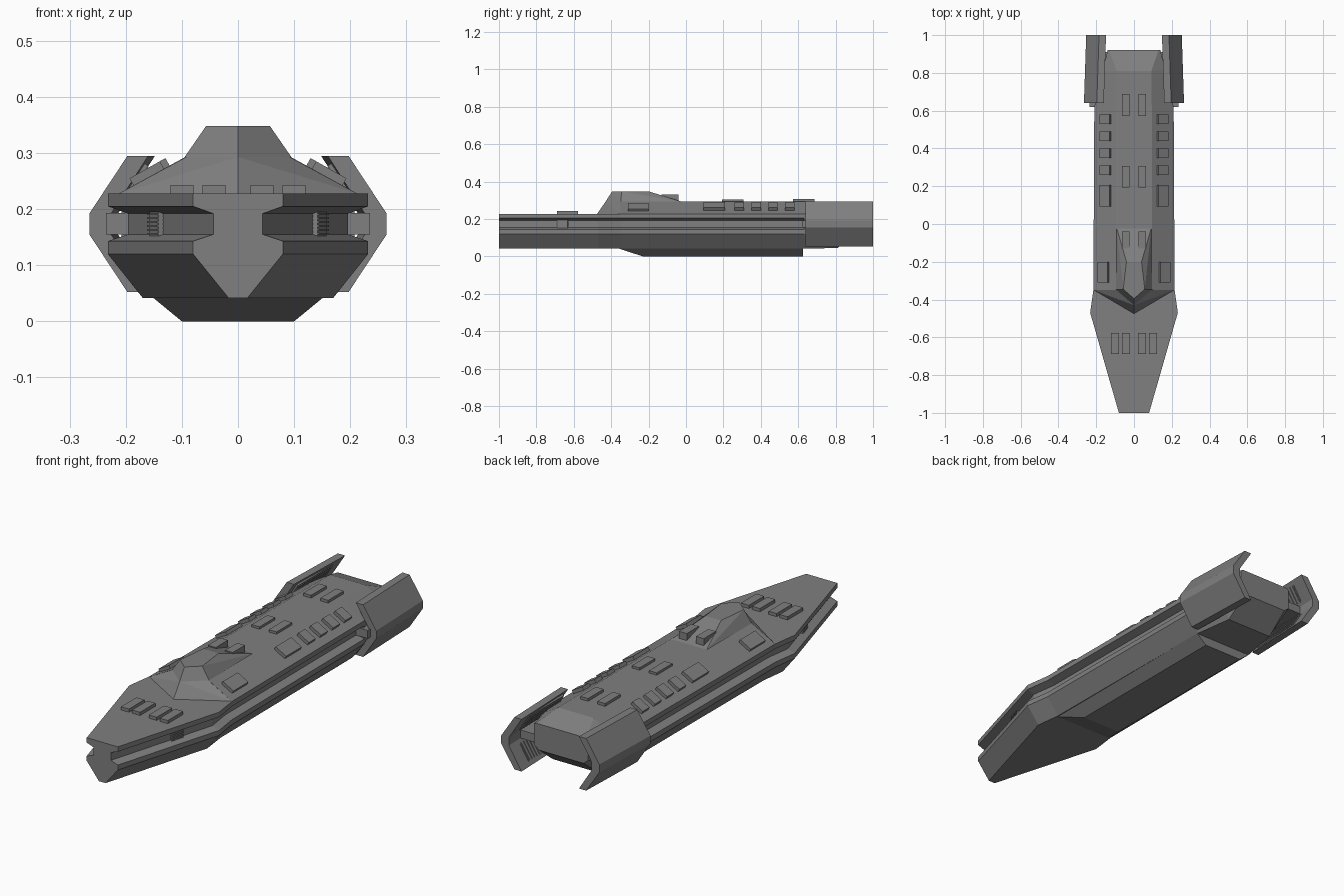
import bpy, bmesh, math
from mathutils import Matrix, Vector

if "Cube" in bpy.data.objects:
    bpy.data.objects.remove(bpy.data.objects["Cube"])

grey = bpy.data.materials.new("hull_grey")
grey.diffuse_color = (0.215, 0.215, 0.215, 1)
grey.use_nodes = True
grey.node_tree.nodes["Principled BSDF"].inputs["Base Color"].default_value = grey.diffuse_color


def finish(name, bm):
    bmesh.ops.recalc_face_normals(bm, faces=bm.faces[:])
    me = bpy.data.meshes.new(name)
    bm.to_mesh(me)
    bm.free()
    me.materials.append(grey)
    ob = bpy.data.objects.new(name, me)
    bpy.context.collection.objects.link(ob)
    return ob


def loft(name, rings):
    """Join matching rings of 3D points, with end caps."""
    bm = bmesh.new()
    rows = [[bm.verts.new(p) for p in r] for r in rings]
    n = len(rows[0])
    for a, b in zip(rows, rows[1:]):
        for i in range(n):
            j = (i + 1) % n
            bm.faces.new((a[i], a[j], b[j], b[i]))
    bm.faces.new(rows[0])
    bm.faces.new(rows[-1])
    return finish(name, bm)


def symmetric(y, half):
    """Closed ring from the right half of a cross-section (top to bottom)."""
    return [(x, y, z) for x, z in half] + [(-x, y, z) for x, z in reversed(half)]


def hull_of(name, pts):
    """Convex solid from right-side points mirrored in x."""
    bm = bmesh.new()
    for x, y, z in pts:
        bm.verts.new((x, y, z))
        if x:
            bm.verts.new((-x, y, z))
    r = bmesh.ops.convex_hull(bm, input=bm.verts[:])
    bmesh.ops.dissolve_limit(bm, angle_limit=0.01, verts=bm.verts[:], edges=bm.edges[:])
    return finish(name, bm)


def box(name, centre, size, axis='Y', angle=0.0):
    bm = bmesh.new()
    m = (Matrix.Translation(centre) @ Matrix.Rotation(angle, 4, axis)
         @ Matrix.Diagonal((*size, 1)))
    bmesh.ops.create_cube(bm, size=1, matrix=m)
    return finish(name, bm)


# Main hull with a groove running along each side
def hull_section(y, w, b):
    g = w - 0.036
    return symmetric(y, [(w, .228), (w, .205), (g, .192), (g, .155),
                         (w, .143), (w, .12), (b, .042)])


loft("main_hull", [hull_section(-1, .08, .017), hull_section(-.47, .232, .17),
                   hull_section(-.35, .215, .155), hull_section(.63, .21, .15)])

# Keel under the hull
loft("keel", [symmetric(-.355, [(.152, .043), (.15, .041)]),
              symmetric(-.23, [(.152, .043), (.1, 0)]),
              symmetric(.625, [(.152, .043), (.1, 0)])])

# Sloped upper deck
loft("upper_deck", [symmetric(y, [(.094, .293), (w, .228)])
                    for y, w in ((-.35, .212), (.63, .208))])

# Tail block tapering to the stern
loft("tail", [symmetric(.63, [(.094, .293), (.208, .228), (.208, .12), (.15, .042)]),
              symmetric(.81, [(.092, .293), (.165, .25), (.165, .12), (.12, .045)]),
              symmetric(.92, [(.13, .252), (.14, .245), (.14, .15), (.115, .13)])])

# Wedge in front of the upper deck, and the bridge above it
hull_of("deck_prow", [(0, -.475, .228), (.212, -.35, .228), (.094, -.348, .293),
                      (0, -.43, .293), (0, -.3, .228)])
hull_of("bridge", [(0, -.43, .293), (.095, -.348, .293), (.057, -.345, .348),
                   (0, -.395, .348), (.04, -.2, .348), (.092, -.02, .292)])

# Hatches on the foredeck and roof, mirrored left and right
tilt = math.atan2(.065, .115)
for side, tag in ((1, "right"), (-1, "left")):
    for x in (.043, .1):
        box(f"foredeck_hatch_{tag}", (side * x, -.633, .234), (.041, .113, .018))
    for y, top in ((.63, .306), (.25, .304), (-.085, .331)):
        box(f"roof_hatch_{tag}", (side * .044, y, (top + .28) / 2),
            (.04, .115 if y > 0 else .09, top - .28))
    # Hatches lying on the sloped deck
    slope = [(.555, .05), (.465, .05), (.375, .05), (.285, .05), (.15, .115), (-.255, .11)]
    for y, length in slope:
        x = .15 if y > 0 else .16
        z = .293 - (x - .094) * math.tan(tilt)
        box(f"slope_hatch_{tag}", (side * x, y, z + .003),
            (.062, length, .026), 'Y', side * tilt)

    # Ribbed vents inside the groove near the bow
    yaw = -side * math.atan2(.152, .53)
    box(f"groove_vent_{tag}", (side * .143, -.66, .174), (.014, .06, .046), 'Z', yaw)
    for k in range(6):
        box(f"vent_rib_{tag}", (side * .144, -.66, .156 + k * .007),
            (.02, .062, .003), 'Z', yaw)

    # Angled engine shells at the stern
    outer = [(.197, .295), (.265, .192), (.265, .155), (.197, .052)]
    inner = [(.16, .052), (.226, .155), (.226, .192), (.16, .295)]
    loft(f"engine_shell_{tag}", [[(side * (x - s), y, z) for x, z in outer + inner]
                                 for y, s in ((.64, 0), (1, .012))])

    # Strut joining shell and tail
    box(f"engine_strut_{tag}", (side * .18, .765, .174), (.11, .29, .038))

    # Ribbed grilles lining the inside of each shell
    for up in (1, -1):
        lean = side * up * math.atan2(.103, .066)
        c = Vector((side * .186, .8, .1735 + up * .07))
        box(f"shell_grille_{tag}", c, (.085, .26, .008), 'Y', lean)
        for k in range(14):
            box(f"grille_rib_{tag}", c + Vector((-side * .003, -.12 + k * .0185, -up * .002)),
                (.08, .007, .009), 'Y', lean)
